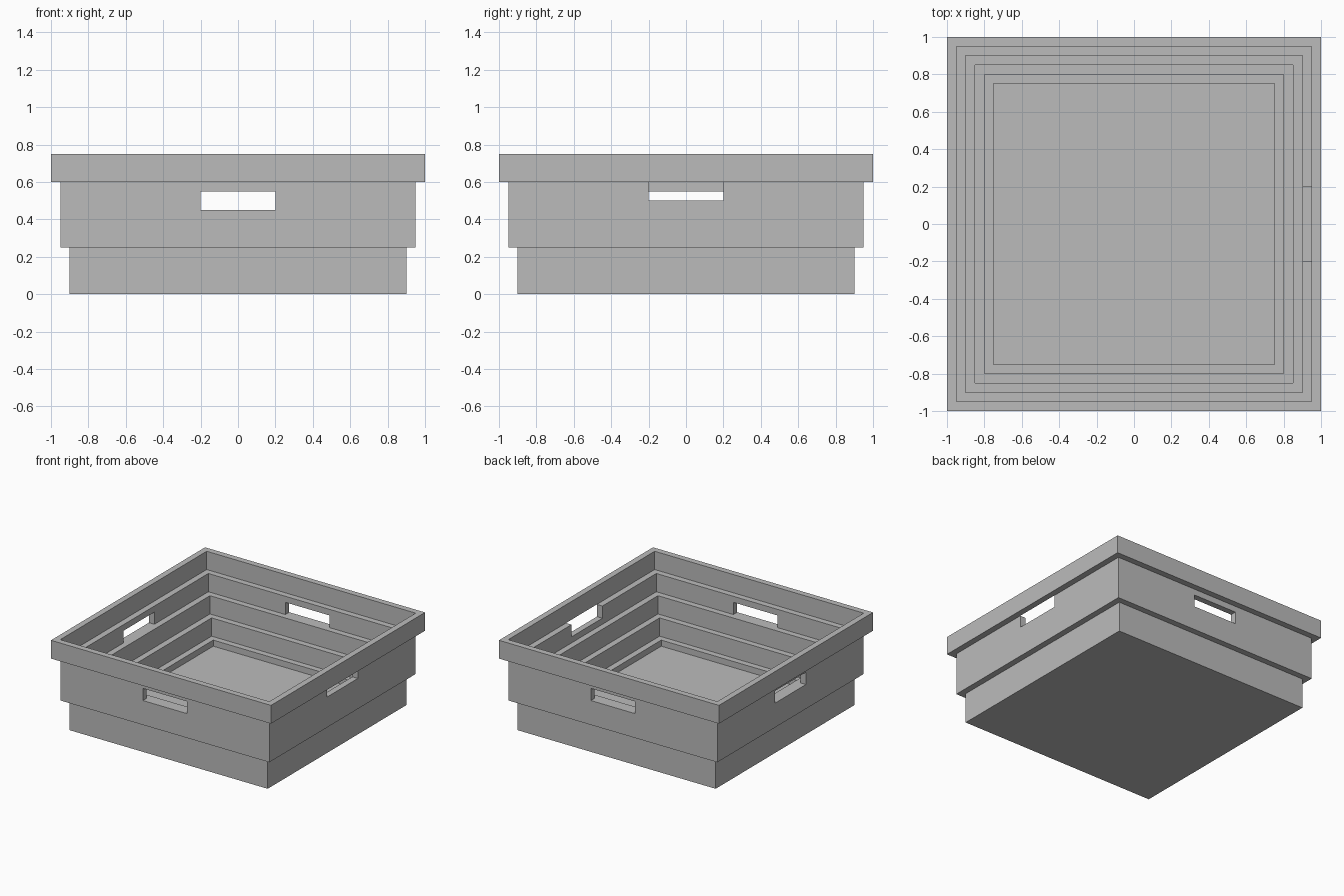
import bpy
import bmesh

if "Cube" in bpy.data.objects:
    bpy.data.objects.remove(bpy.data.objects["Cube"], do_unlink=True)

grey = bpy.data.materials.new("plain grey")
grey.use_nodes = True
colour = (0.5, 0.5, 0.5, 1)
grey.diffuse_color = colour
grey.node_tree.nodes["Principled BSDF"].inputs["Base Color"].default_value = colour


def square_shell(name, profile, closed):
    """Sweep a (half width, height) profile around a square."""
    bm = bmesh.new()
    loops = [[bm.verts.new((sx * h, sy * h, z))
              for sx, sy in ((-1, -1), (1, -1), (1, 1), (-1, 1))]
             for h, z in profile]
    pairs = list(zip(loops, loops[1:]))
    if closed:
        pairs.append((loops[-1], loops[0]))
    else:
        bm.faces.new(loops[0])
        bm.faces.new(loops[-1])
    for a, b in pairs:
        for i in range(4):
            j = (i + 1) % 4
            bm.faces.new((a[i], a[j], b[j], b[i]))
    bmesh.ops.recalc_face_normals(bm, faces=bm.faces)
    mesh = bpy.data.meshes.new(name)
    bm.to_mesh(mesh)
    bm.free()
    mesh.materials.append(grey)
    obj = bpy.data.objects.new(name, mesh)
    bpy.context.collection.objects.link(obj)
    return obj


def cut_box(target, low, high):
    """Cut a box-shaped opening through the target."""
    bpy.ops.mesh.primitive_cube_add(
        size=1, location=[(a + b) / 2 for a, b in zip(low, high)])
    cutter = bpy.context.object
    cutter.name = "handle_cutter"
    cutter.scale = [b - a for a, b in zip(low, high)]
    cutter.hide_render = True
    cutter.data.materials.append(grey)
    mod = target.modifiers.new("handle_hole", "BOOLEAN")
    mod.operation = "DIFFERENCE"
    mod.solver = "EXACT"
    mod.object = cutter
    bpy.context.view_layer.update()
    bpy.context.view_layer.objects.active = target
    bpy.ops.object.modifier_apply(modifier=mod.name)
    bpy.data.objects.remove(cutter, do_unlink=True)


# Stepped body: outside from the bottom up, then inside down to the floor
body = square_shell("crate_body", [
    (0.9, 0), (0.9, 0.25), (0.95, 0.25), (0.95, 0.6),
    (0.9, 0.6), (0.9, 0.45), (0.85, 0.45), (0.85, 0.3),
    (0.8, 0.3), (0.8, 0.15), (0.75, 0.15), (0.75, 0.1)], closed=False)

# Overhanging top rim
square_shell("top_rim", [(0.95, 0.6), (1, 0.6), (1, 0.75), (0.95, 0.75)], closed=True)

# Handle openings; the left one sits higher and reaches the rim
cut_box(body, (-0.2, -1.05, 0.45), (0.2, -0.87, 0.55))
cut_box(body, (-0.2, 0.87, 0.45), (0.2, 1.05, 0.55))
cut_box(body, (-1.05, -0.2, 0.45), (-0.87, 0.2, 0.55))
cut_box(body, (0.87, -0.2, 0.5), (1.05, 0.2, 0.65))
